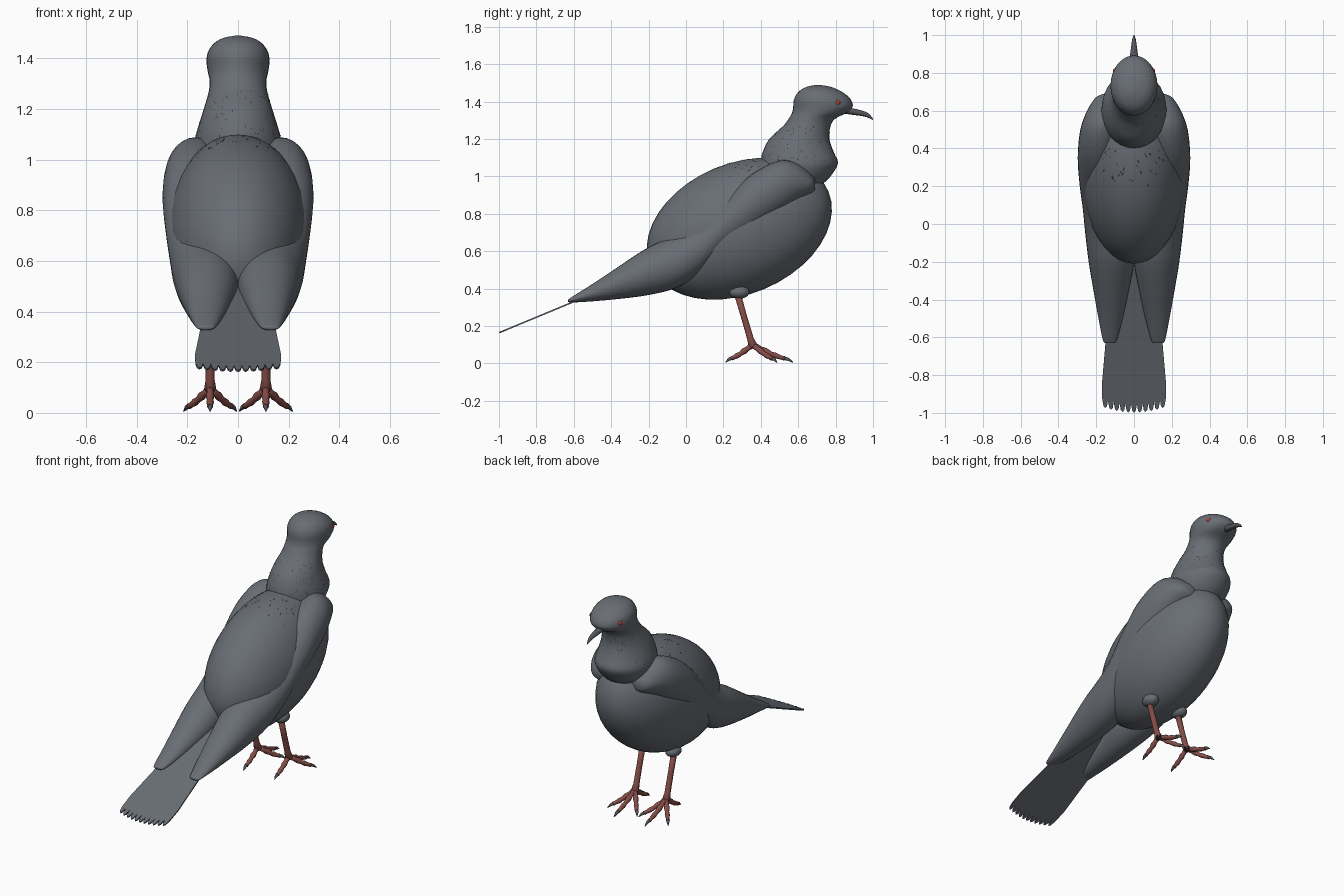
import bpy, bmesh, math, random
from mathutils import Vector
from mathutils.bvhtree import BVHTree

if "Cube" in bpy.data.objects:
    bpy.data.objects.remove(bpy.data.objects["Cube"])


def material(name, rgb):
    m = bpy.data.materials.new(name)
    m.use_nodes = True
    m.diffuse_color = (*rgb, 1)
    m.node_tree.nodes["Principled BSDF"].inputs["Base Color"].default_value = (*rgb, 1)
    return m


GREY = material("slate grey plumage", (0.14, 0.155, 0.175))
DARK = material("dark fleck", (0.03, 0.034, 0.04))
BILL = material("bill and claw grey", (0.09, 0.095, 0.105))
PINK = material("leg red", (0.24, 0.075, 0.065))
RED = material("eye red", (0.5, 0.05, 0.03))


def make(name, bm, mat, smooth=True):
    bmesh.ops.recalc_face_normals(bm, faces=bm.faces)
    me = bpy.data.meshes.new(name)
    bm.to_mesh(me)
    bm.free()
    me.materials.append(mat)
    for p in me.polygons:
        p.use_smooth = smooth
    ob = bpy.data.objects.new(name, me)
    bpy.context.collection.objects.link(ob)
    return ob


def refine(rows, n=4):
    """Catmull-Rom interpolation of rows of numbers."""
    out = []
    for i in range(len(rows) - 1):
        quad = [rows[max(0, min(len(rows) - 1, i + k))] for k in (-1, 0, 1, 2)]
        for s in range(n):
            t = s / n
            out.append([0.5 * (2 * b + (c - a) * t + (2 * a - 5 * b + 4 * c - d) * t * t
                               + (3 * b - a - 3 * c + d) * t ** 3) for a, b, c, d in zip(*quad)])
    return out + [rows[-1]]


def loft(name, rings, mat, seg=24):
    """Skin elliptical rings given as (centre, u, v)."""
    bm = bmesh.new()
    loops = []
    for c, u, v in rings:
        angles = [2 * math.pi * k / seg for k in range(seg)]
        loops.append([bm.verts.new(Vector(c) + Vector(u) * math.cos(a) + Vector(v) * math.sin(a))
                      for a in angles])
    for a, b in zip(loops, loops[1:]):
        for k in range(seg):
            bm.faces.new((a[k], a[k - 1], b[k - 1], b[k]))
    bm.faces.new(loops[0])
    bm.faces.new(loops[-1])
    return make(name, bm, mat)


def tube(name, path, mat, seg=10):
    """Round tube through (x, y, z, radius) points."""
    rings = []
    pts = [Vector(p[:3]) for p in path]
    for i, p in enumerate(path):
        d = (pts[min(i + 1, len(pts) - 1)] - pts[max(i - 1, 0)]).normalized()
        u = d.cross(Vector((0.3, 0.2, 1))).normalized()
        rings.append((pts[i], u * p[3], d.cross(u) * p[3]))
    return loft(name, rings, mat, seg)


def ball(name, loc, radii, mat, tilt=0, seg=32):
    bpy.ops.mesh.primitive_uv_sphere_add(segments=seg, ring_count=seg // 2, radius=1, location=loc)
    ob = bpy.context.object
    ob.name, ob.scale, ob.rotation_euler.x = name, radii, tilt
    bpy.ops.object.transform_apply(location=True, rotation=True, scale=True)
    ob.data.materials.append(mat)
    bpy.ops.object.shade_smooth()
    return ob


# Tilted egg-shaped body
body = ball("body", (0, 0.285, 0.72), (0.278, 0.517, 0.349), GREY, math.radians(22.9), 40)

# Neck and head: height, back, front, half width
neck_rows = [
    (0.93, 0.43, 0.69, 0.11), (0.98, 0.41, 0.755, 0.15), (1.04, 0.40, 0.80, 0.17),
    (1.08, 0.40, 0.812, 0.17), (1.13, 0.41, 0.79, 0.157), (1.20, 0.445, 0.767, 0.135),
    (1.27, 0.52, 0.773, 0.115), (1.31, 0.55, 0.80, 0.112), (1.34, 0.567, 0.86, 0.118),
    (1.37, 0.573, 0.89, 0.123), (1.40, 0.575, 0.887, 0.124), (1.43, 0.585, 0.865, 0.116),
    (1.46, 0.61, 0.82, 0.093), (1.48, 0.65, 0.77, 0.058), (1.489, 0.695, 0.715, 0.01)]
head = loft("neck_and_head",
            [((0, (b + f) / 2, z), (w, 0, 0), (0, (f - b) / 2, 0))
             for z, b, f, w in refine(neck_rows, 3)], GREY, 32)

# Hooked bill: y, height, half width, half thickness
bill_rows = [(0.85, 1.353, 0.024, 0.018), (0.90, 1.345, 0.02, 0.017), (0.95, 1.335, 0.014, 0.014),
             (0.98, 1.322, 0.009, 0.011), (1.0, 1.305, 0.002, 0.003)]
loft("bill", [((0, y, z), (w, 0, 0), (0, 0, h)) for y, z, w, h in refine(bill_rows)], BILL, 12)

# Wings: y, centre x, half width, bottom, top
wing_rows = [
    (-0.63, 0.128, 0.025, 0.330, 0.342), (-0.61, 0.128, 0.038, 0.326, 0.356),
    (-0.50, 0.124, 0.064, 0.332, 0.425), (-0.35, 0.121, 0.094, 0.346, 0.525),
    (-0.20, 0.120, 0.120, 0.366, 0.622), (-0.05, 0.130, 0.128, 0.405, 0.69),
    (0.08, 0.150, 0.121, 0.485, 0.765), (0.20, 0.175, 0.112, 0.60, 0.87),
    (0.35, 0.185, 0.113, 0.70, 1.01), (0.50, 0.172, 0.112, 0.80, 1.085),
    (0.60, 0.150, 0.098, 0.87, 1.066), (0.67, 0.130, 0.072, 0.91, 1.01),
    (0.69, 0.125, 0.03, 0.93, 0.98)]
for side, s in (("left", 1), ("right", -1)):
    loft(side + "_wing",
         [((s * cx, y, (lo + hi) / 2), (w, 0, 0), (0, 0, (hi - lo) / 2))
          for y, cx, w, lo, hi in refine(wing_rows)], GREY, 28)

    # Eye
    ball(side + "_eye", (s * 0.1, 0.81, 1.395), (0.012, 0.015, 0.015), RED, 0, 16)

    # Leg with thigh, shank and four toes
    x = s * 0.11
    ball(side + "_thigh", (x, 0.285, 0.382), (0.045, 0.055, 0.036), GREY, 0, 20)
    tube(side + "_shank", [(x, 0.27, 0.39, 0.019), (x, 0.31, 0.25, 0.017), (x, 0.345, 0.13, 0.018),
                           (x, 0.358, 0.095, 0.024), (x, 0.362, 0.08, 0.012)], PINK)
    toes = {"outer": (0.105, 0.13), "middle": (0, 0.215), "inner": (-0.105, 0.13), "hind": (0, -0.145)}
    for toe, (dx, dy) in toes.items():
        def at(t, z, r):
            return (x + s * dx * t, 0.357 + dy * t, z, r)
        # Knuckles swell along the toe
        tube(f"{side}_{toe}_toe",
             [at(0, 0.1, 0.017), at(0.2, 0.078, 0.013), at(0.32, 0.066, 0.017), at(0.45, 0.052, 0.012),
              at(0.57, 0.042, 0.015), at(0.7, 0.032, 0.011), at(0.8, 0.026, 0.012)], PINK)
        tube(f"{side}_{toe}_claw",
             [at(0.77, 0.028, 0.01), at(0.88, 0.022, 0.009), at(1, 0.006, 0.002)], BILL, 8)

# Flat fan tail with separate feather tips
bm = bmesh.new()
FEATHERS = 11


def tail_point(f, y, half):
    return bm.verts.new((f * half, y, 0.33 + 0.415 * (y + 0.6)))


for i in range(FEATHERS):
    a, b = (2 * i / FEATHERS - 1, 2 * (i + 1) / FEATHERS - 1)
    m = (a + b) / 2
    end = -0.998 + 0.03 * m * m
    bm.faces.new([tail_point(a, -0.15, 0.08), tail_point(a, -0.62, 0.15), tail_point(a, -0.85, 0.17),
                  tail_point(a, end + 0.045, 0.168), tail_point(a * 0.6 + m * 0.4, end + 0.01, 0.167),
                  tail_point(m, end, 0.167), tail_point(b * 0.6 + m * 0.4, end + 0.01, 0.167),
                  tail_point(b, end + 0.045, 0.168), tail_point(b, -0.85, 0.17),
                  tail_point(b, -0.62, 0.15), tail_point(b, -0.15, 0.08)])
tail = make("tail", bm, GREY, False)
mod = tail.modifiers.new("thickness", "SOLIDIFY")
mod.thickness, mod.offset = 0.008, 0

# Small dark feather flecks on the neck and upper back
random.seed(4)
bm = bmesh.new()


def fleck(tree, origin, direction, size):
    hit, normal, _, _ = tree.ray_cast(Vector(origin), Vector(direction).normalized())
    if hit is None:
        return
    if normal.dot(Vector(direction)) > 0:
        normal = -normal
    down = (Vector((0, -0.5, -1)) - normal * normal.dot(Vector((0, -0.5, -1)))).normalized()
    across = normal.cross(down)
    c = hit + normal * 0.002
    bm.faces.new([bm.verts.new(c + p) for p in
                  (down * size, across * size * 0.4, -down * size, -across * size * 0.4)])


def surface(ob):
    return BVHTree.FromPolygons([v.co for v in ob.data.vertices], [p.vertices for p in ob.data.polygons])


neck_tree, body_tree = surface(head), surface(body)
for _ in range(150):
    a, z = random.uniform(0, 2 * math.pi), 1.08 + 0.19 * random.random() ** 1.3
    d = Vector((math.cos(a), math.sin(a), 0))
    fleck(neck_tree, Vector((0, 0.63, z)) + d, -d, random.uniform(0.003, 0.007))
for _ in range(36):
    fleck(body_tree, (random.uniform(-0.17, 0.17), random.uniform(0.2, 0.4), 2), (0, 0, -1),
          random.uniform(0.006, 0.013))
make("feather_flecks", bm, DARK, False)
